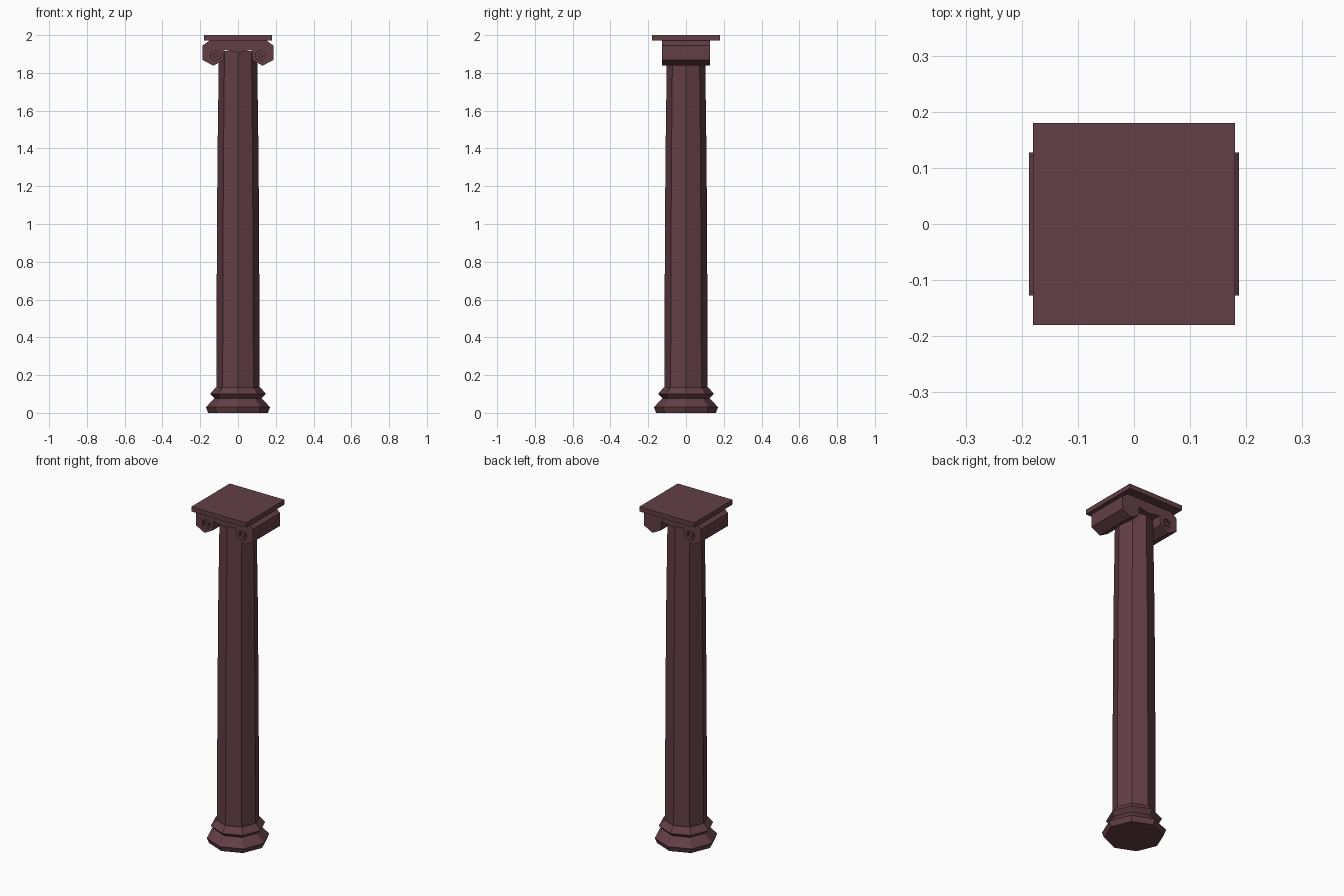
import bpy, bmesh, math
from mathutils import Vector

cube = bpy.data.objects.get("Cube")
if cube:
    bpy.data.objects.remove(cube, do_unlink=True)

stone = bpy.data.materials.new("dark_red_stone")
stone.use_nodes = True
COLOUR = (0.122, 0.049, 0.060, 1)
stone.diffuse_color = COLOUR
bsdf = next(n for n in stone.node_tree.nodes if n.type == 'BSDF_PRINCIPLED')
bsdf.inputs["Base Color"].default_value = COLOUR


def finish(name, bm):
    bmesh.ops.recalc_face_normals(bm, faces=bm.faces)
    mesh = bpy.data.meshes.new(name)
    bm.to_mesh(mesh)
    bm.free()
    mesh.materials.append(stone)
    ob = bpy.data.objects.new(name, mesh)
    bpy.context.collection.objects.link(ob)
    return ob


def octagonal(name, profile):
    """Stack of eight-sided rings from (radius, height) pairs, capped."""
    bm = bmesh.new()
    rings = [[bm.verts.new((r * math.cos(i * math.pi / 4),
                            r * math.sin(i * math.pi / 4), z)) for i in range(8)]
             for r, z in profile]
    for a, b in zip(rings, rings[1:]):
        for i in range(8):
            j = (i + 1) % 8
            bm.faces.new((a[i], a[j], b[j], b[i]))
    bm.faces.new(rings[0])
    bm.faces.new(rings[-1])
    return finish(name, bm)


# Moulded foot and slightly swelling shaft
octagonal("base_moulding", [(0.158, 0), (0.17, 0.03), (0.125, 0.077),
                            (0.148, 0.1), (0.118, 0.135)])
octagonal("shaft", [(0.115, 0.13), (0.113, 0.65), (0.109, 1.34), (0.101, 1.915)])

# Square slab on top
bm = bmesh.new()
bmesh.ops.create_cube(bm, size=1)
bmesh.ops.scale(bm, vec=(0.36, 0.36, 0.028), verts=bm.verts)
bmesh.ops.translate(bm, vec=(0, 0, 1.986), verts=bm.verts)
finish("top_slab", bm)

# Scroll capital: half outline mirrored in x, extruded front to back
DEPTH = 0.127
half = [(0.15, 1.972), (0.187, 1.945), (0.187, 1.868), (0.13, 1.838),
        (0.075, 1.868), (0.072, 1.922)]
outline = half + [(0, 1.908)] + [(-x, z) for x, z in reversed(half)]
bm = bmesh.new()
front = [bm.verts.new((x, -DEPTH, z)) for x, z in outline]
back = [bm.verts.new((x, DEPTH, z)) for x, z in outline]
bm.faces.new(front)
bm.faces.new(back)
for i in range(len(outline)):
    j = (i + 1) % len(outline)
    bm.faces.new((front[i], front[j], back[j], back[i]))
capital = finish("scroll_capital", bm)


# Six-sided eyes sunk into both ends of each scroll
def eye_prism(bm, x, y, radius, depth):
    made = bmesh.ops.create_cone(bm, cap_ends=True, segments=6, radius1=radius,
                                 radius2=radius, depth=depth)["verts"]
    for v in made:
        v.co = Vector((v.co.x + x, v.co.z + y, v.co.y + 1.892))


holes, eyes = bmesh.new(), bmesh.new()
for x in (-0.12, 0.12):
    for y in (-DEPTH, DEPTH):
        eye_prism(holes, x, y, 0.028, 0.03)
        eye_prism(eyes, x, y * 0.93, 0.014, 0.016)
cutter = finish("eye_cutter", holes)
finish("scroll_eyes", eyes)
cutter.hide_render = True
cutter.hide_viewport = True
cut = capital.modifiers.new("sunken_eyes", 'BOOLEAN')
cut.operation = 'DIFFERENCE'
cut.solver = 'EXACT'
cut.object = cutter
